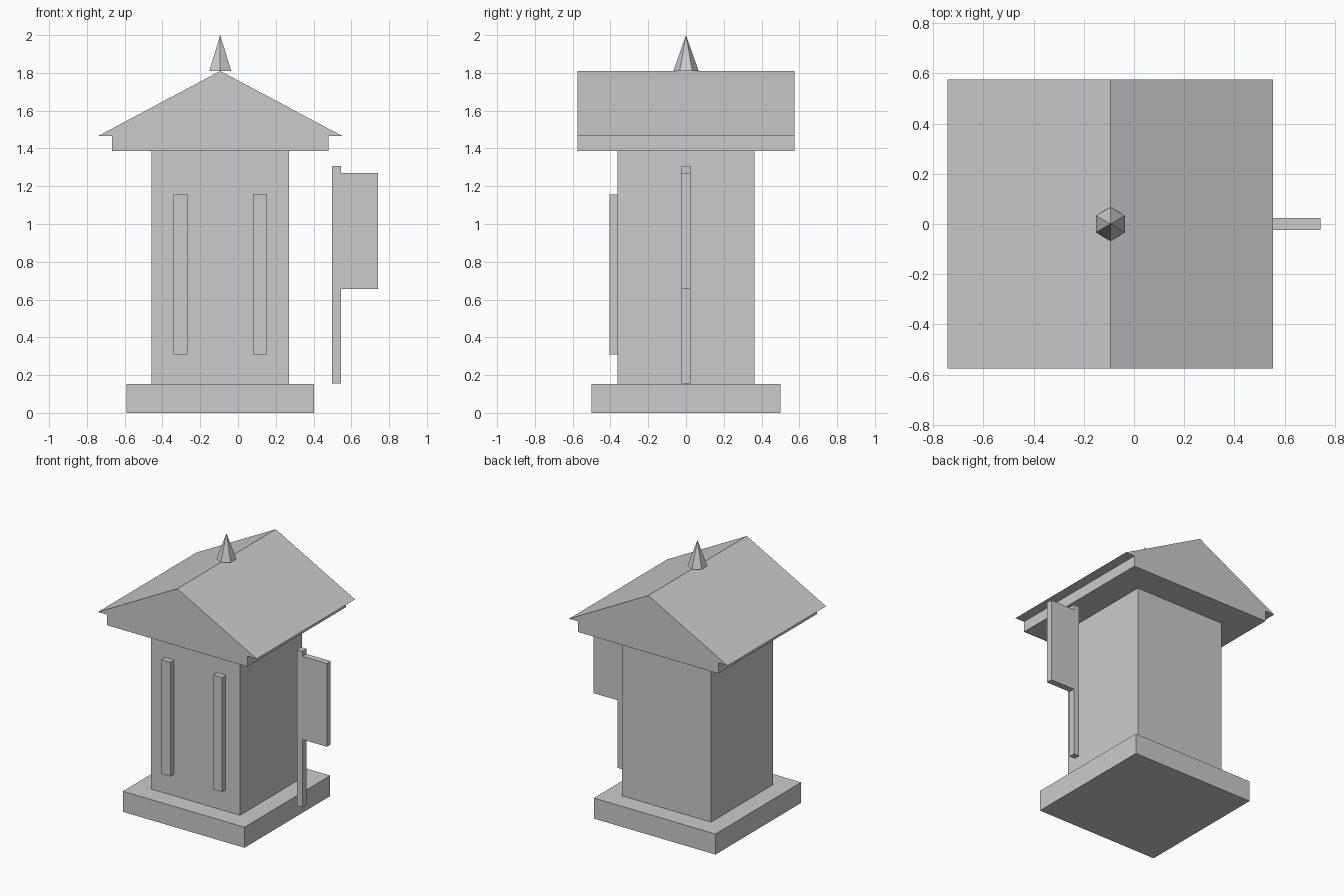
import bpy, bmesh

if "Cube" in bpy.data.objects:
    bpy.data.objects.remove(bpy.data.objects["Cube"])

CX = -0.094  # centre line of the building


def finish(name, bm):
    bmesh.ops.recalc_face_normals(bm, faces=bm.faces[:])
    mesh = bpy.data.meshes.new(name)
    bm.to_mesh(mesh)
    bm.free()
    obj = bpy.data.objects.new(name, mesh)
    bpy.context.collection.objects.link(obj)
    return obj


def extrude_profile(name, points, y0, y1):
    """Extrude an x/z outline along y."""
    bm = bmesh.new()
    face = bm.faces.new([bm.verts.new((x, y0, z)) for x, z in points])
    result = bmesh.ops.extrude_face_region(bm, geom=[face])
    verts = [v for v in result["geom"] if isinstance(v, bmesh.types.BMVert)]
    bmesh.ops.translate(bm, verts=verts, vec=(0, y1 - y0, 0))
    return finish(name, bm)


def box(name, x0, x1, y0, y1, z0, z1):
    return extrude_profile(name, [(x0, z0), (x1, z0), (x1, z1), (x0, z1)], y0, y1)


# Plinth and tower body
box("plinth", CX - 0.497, CX + 0.497, -0.5, 0.5, 0, 0.152)
box("tower_body", CX - 0.365, CX + 0.365, -0.363, 0.363, 0.152, 1.387)

# Gable roof with stepped eaves
half = [(0.573, 1.387), (0.573, 1.465), (0.648, 1.465)]
roof = [(CX + x, z) for x, z in half] + [(CX, 1.81)]
roof += [(CX - x, z) for x, z in reversed(half)]
extrude_profile("gable_roof", roof, -0.575, 0.575)

# Six-sided roof spike
bpy.ops.mesh.primitive_cone_add(vertices=6, radius1=0.067, radius2=0, depth=0.19,
                                location=(CX, 0, 1.905))
bpy.context.object.name = "roof_spike"

# Pair of vertical strips on the front
for side, label in ((-1, "left"), (1, "right")):
    x = CX + side * 0.211
    box("front_strip_" + label, x - 0.037, x + 0.037, -0.405, -0.363, 0.31, 1.155)

# Banner hanging from a pole beside the tower
banner = [(0.498, 0.155), (0.545, 0.155), (0.545, 0.655), (0.742, 0.655),
          (0.742, 1.27), (0.545, 1.27), (0.545, 1.308), (0.498, 1.308)]
extrude_profile("banner_and_pole", banner, -0.023, 0.023)
